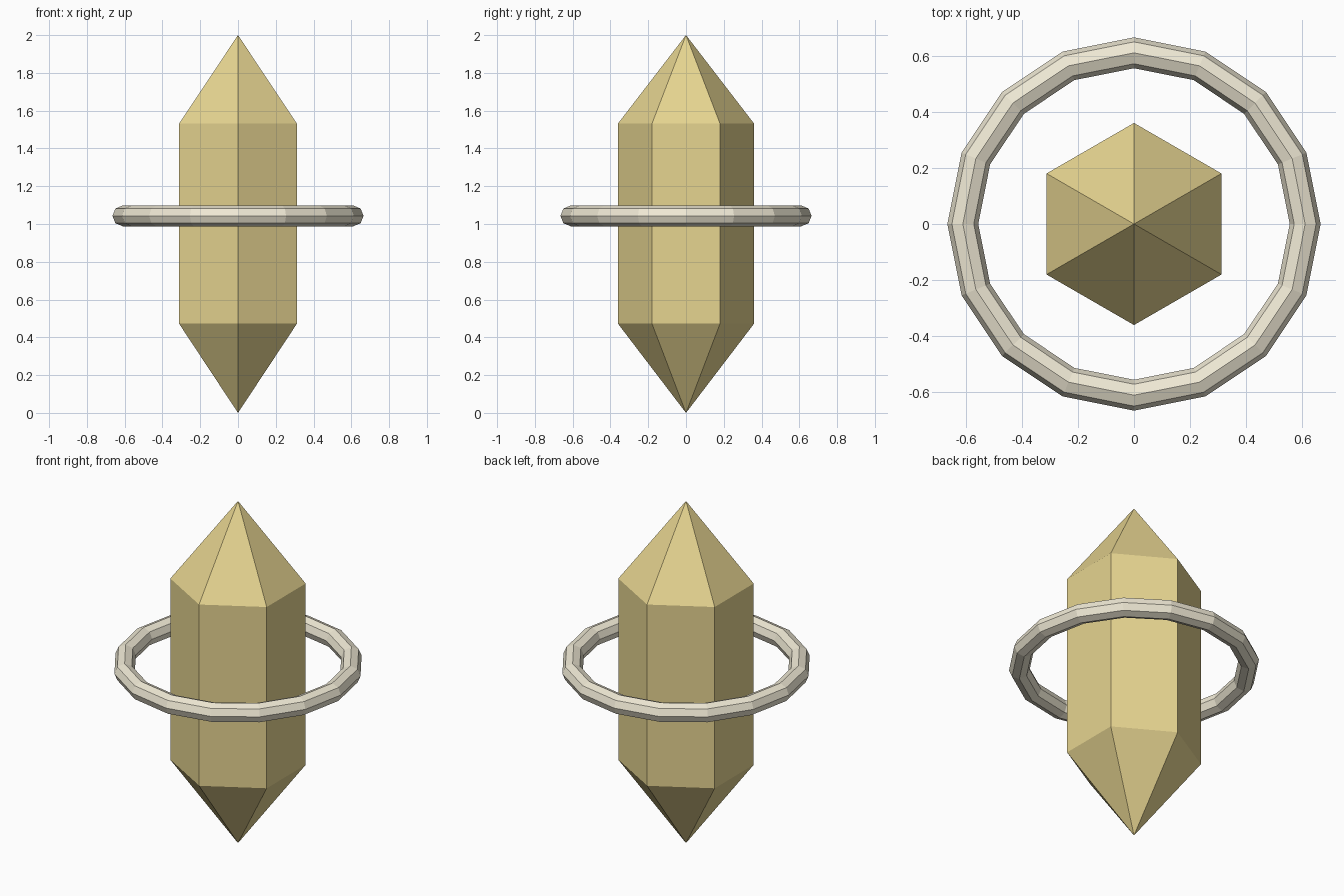
import bpy, bmesh
from math import sin, cos, pi

if "Cube" in bpy.data.objects:
    bpy.data.objects.remove(bpy.data.objects["Cube"])


def material(name, color):
    m = bpy.data.materials.new(name)
    m.diffuse_color = color
    m.use_nodes = True
    m.node_tree.nodes["Principled BSDF"].inputs["Base Color"].default_value = m.diffuse_color
    return m


def add_object(name, bm, mat):
    bmesh.ops.recalc_face_normals(bm, faces=bm.faces)
    mesh = bpy.data.meshes.new(name)
    bm.to_mesh(mesh)
    bm.free()
    mesh.materials.append(mat)
    ob = bpy.data.objects.new(name, mesh)
    bpy.context.collection.objects.link(ob)
    return ob


# Crystal: hexagonal prism with a pointed cap at each end
SIDES, RADIUS = 6, 0.36
bm = bmesh.new()
low, high = [[bm.verts.new((RADIUS * sin(2 * pi * i / SIDES),
                            RADIUS * cos(2 * pi * i / SIDES), z))
              for i in range(SIDES)] for z in (0.472, 1.532)]
bottom_tip = bm.verts.new((0, 0, 0))
top_tip = bm.verts.new((0, 0, 2))
for i in range(SIDES):
    j = (i + 1) % SIDES
    bm.faces.new((low[i], low[j], high[j], high[i]))
    bm.faces.new((high[i], high[j], top_tip))
    bm.faces.new((low[j], low[i], bottom_tip))
add_object("crystal", bm, material("gold", (0.79, 0.66, 0.28, 1)))

# Ring: low-poly torus floating around the crystal
SEGMENTS, TUBE_SIDES = 16, 8
MAJOR, MINOR, HEIGHT = 0.61, 0.055, 1.043
bm = bmesh.new()
loops = []
for i in range(SEGMENTS):
    a = 2 * pi * i / SEGMENTS
    loop = []
    for k in range(TUBE_SIDES):
        b = 2 * pi * k / TUBE_SIDES
        r = MAJOR + MINOR * cos(b)
        loop.append(bm.verts.new((r * cos(a), r * sin(a), HEIGHT + MINOR * sin(b))))
    loops.append(loop)
for i in range(SEGMENTS):
    p, q = loops[i], loops[(i + 1) % SEGMENTS]
    for k in range(TUBE_SIDES):
        n = (k + 1) % TUBE_SIDES
        bm.faces.new((p[k], q[k], q[n], p[n]))
add_object("ring", bm, material("cream", (0.86, 0.81, 0.66, 1)))
